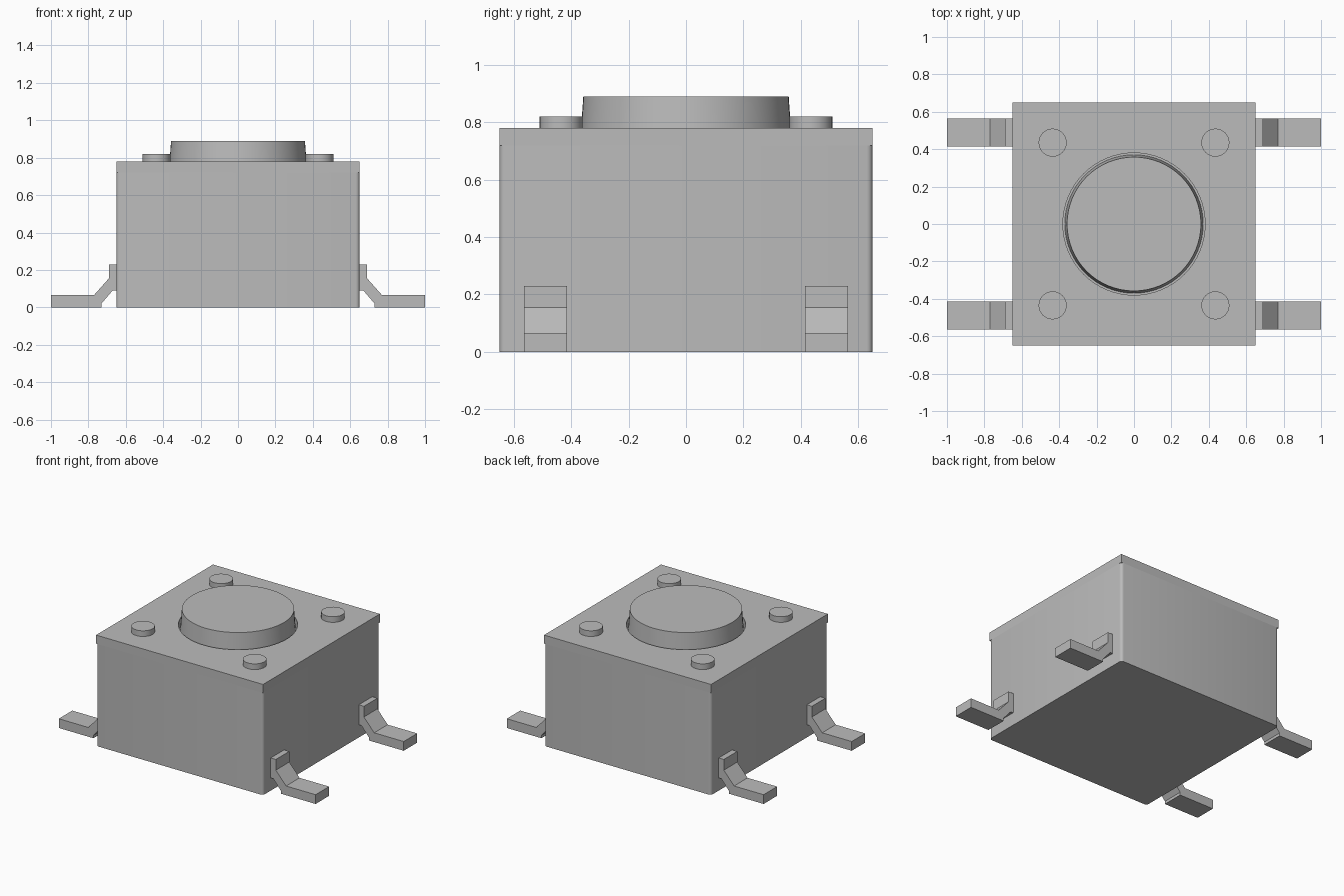
import bpy, bmesh
from math import radians

if "Cube" in bpy.data.objects:
    bpy.data.objects.remove(bpy.data.objects["Cube"])

# Single grey finish
grey = bpy.data.materials.new("plain grey")
grey.use_nodes = True
colour = (0.5, 0.5, 0.5, 1)
grey.diffuse_color = colour
grey.node_tree.nodes["Principled BSDF"].inputs["Base Color"].default_value = colour

HALF = 0.65       # half width of the housing
SEAM = 0.72       # underside of the cover plate
TOP = 0.78        # upper face of the cover plate


def finish(obj, name, smooth=False):
    obj.name = name
    obj.data.materials.clear()
    obj.data.materials.append(grey)
    if smooth:
        bpy.ops.object.shade_smooth_by_angle(angle=radians(30))
    return obj


def box(name, z0, z1):
    bpy.ops.mesh.primitive_cube_add(size=1, location=(0, 0, (z0 + z1) / 2))
    obj = bpy.context.object
    obj.scale = (2 * HALF, 2 * HALF, z1 - z0)
    bpy.ops.object.transform_apply(location=True, scale=True)
    return finish(obj, name)


def disc(name, r0, r1, z0, z1, x=0, y=0, sides=64):
    bpy.ops.mesh.primitive_cone_add(vertices=sides, radius1=r0, radius2=r1,
                                    depth=z1 - z0, location=(x, y, (z0 + z1) / 2))
    return finish(bpy.context.object, name, True)


# Housing with softened vertical corners
housing = box("housing", 0, SEAM)
bm = bmesh.new()
bm.from_mesh(housing.data)
uprights = [e for e in bm.edges if abs(e.verts[0].co.z - e.verts[1].co.z) > 0.1]
bmesh.ops.bevel(bm, geom=uprights, offset=0.02, segments=4, profile=0.5, affect='EDGES')
bm.to_mesh(housing.data)
bm.free()
bpy.ops.object.shade_smooth_by_angle(angle=radians(30))

# Square cover plate with a round opening
cover = box("cover_plate", SEAM, TOP)
cutter = disc("opening_cutter", 0.38, 0.38, SEAM - 0.1, TOP + 0.1)
cutter.hide_render = True
cut = cover.modifiers.new("opening", 'BOOLEAN')
cut.operation = 'DIFFERENCE'
cut.object = cutter
bpy.context.view_layer.objects.active = cover
bpy.ops.object.modifier_apply(modifier=cut.name)
bpy.data.objects.remove(cutter)

# Slightly tapered push button
disc("button", 0.37, 0.358, SEAM, 0.89)

# Rivets and bent legs at the four corners
leg_profile = [(0.64, 0.23), (0.69, 0.23), (0.69, 0.155), (0.77, 0.065), (1, 0.065),
               (1, 0), (0.73, 0), (0.73, 0.02), (0.67, 0.09), (0.64, 0.09)]
for sx, side in ((1, "left"), (-1, "right")):
    for sy, end in ((-1, "front"), (1, "back")):
        disc(f"rivet_{end}_{side}", 0.075, 0.075, TOP, 0.82, sx * 0.435, sy * 0.435, 32)
        bm = bmesh.new()
        face = bm.faces.new([bm.verts.new((sx * x, sy * 0.49 - 0.075, z))
                             for x, z in leg_profile])
        swept = bmesh.ops.extrude_face_region(bm, geom=[face])["geom"]
        bmesh.ops.translate(bm, vec=(0, 0.15, 0),
                            verts=[v for v in swept if isinstance(v, bmesh.types.BMVert)])
        bmesh.ops.recalc_face_normals(bm, faces=bm.faces[:])
        mesh = bpy.data.meshes.new("leg")
        bm.to_mesh(mesh)
        bm.free()
        leg = bpy.data.objects.new("leg", mesh)
        bpy.context.collection.objects.link(leg)
        finish(leg, f"leg_{end}_{side}")
